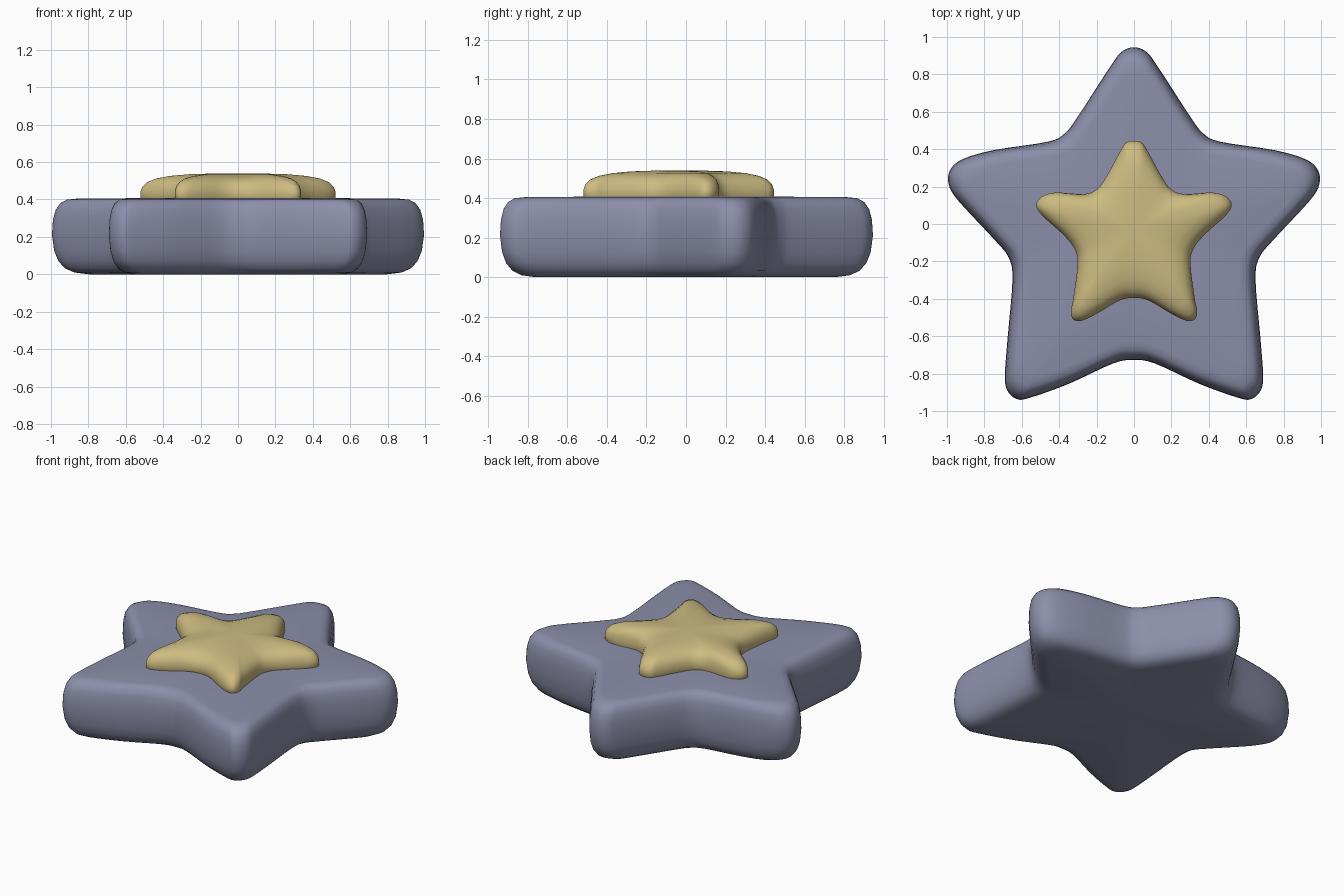
import bpy, bmesh
from mathutils import Vector

if "Cube" in bpy.data.objects:
    bpy.data.objects.remove(bpy.data.objects["Cube"])


def material(name, rgb):
    m = bpy.data.materials.new(name)
    m.diffuse_color = (*rgb, 1)
    m.use_nodes = True
    m.node_tree.nodes["Principled BSDF"].inputs["Base Color"].default_value = m.diffuse_color
    return m


def smooth_outline(half, steps=4):
    """Mirror a half outline in x and run a closed Catmull-Rom curve through it."""
    pts = [Vector(p) for p in half]
    pts += [Vector((-p.x, p.y)) for p in reversed(pts[1:-1])]
    n, out = len(pts), []
    for i in range(n):
        a, b, c, d = (pts[(i + k) % n] for k in (-1, 0, 1, 2))
        for s in range(steps):
            t = s / steps
            out.append(0.5 * (2 * b + (c - a) * t + (2 * a - 5 * b + 4 * c - d) * t**2
                              + (3 * b - a - 3 * c + d) * t**3))
    return out


def pillow_star(name, half, centre, rings, mat):
    """Stack scaled copies of the outline (scale, z), bridge them and close both ends."""
    outline = smooth_outline(half)
    c = Vector(centre)
    n = len(outline)
    bm = bmesh.new()
    loops = []
    for s, z in rings:
        loops.append([bm.verts.new((*(c + (p - c) * s), z)) for p in outline])
    for lo, hi in zip(loops, loops[1:]):
        for i in range(n):
            j = (i + 1) % n
            bm.faces.new((lo[i], lo[j], hi[j], hi[i]))
    for loop, z in ((loops[0], rings[0][1]), (loops[-1], rings[-1][1])):
        mid = bm.verts.new((*c, z))
        for i in range(n):
            bm.faces.new((loop[i], loop[(i + 1) % n], mid))
    bmesh.ops.recalc_face_normals(bm, faces=bm.faces)
    for f in bm.faces:
        f.smooth = True
    me = bpy.data.meshes.new(name)
    bm.to_mesh(me)
    bm.free()
    me.materials.append(mat)
    ob = bpy.data.objects.new(name, me)
    bpy.context.collection.objects.link(ob)
    return ob


# Thick rounded base star
base = [(0, .945), (.06, .925), (.115, .86), (.30, .575), (.37, .485), (.46, .44),
        (.75, .395), (.92, .345), (.985, .285), (.99, .21), (.94, .125), (.75, -.08),
        (.67, -.18), (.65, -.30), (.675, -.60), (.69, -.80), (.68, -.885), (.63, -.935),
        (.56, -.93), (.35, -.855), (.11, -.745), (0, -.728)]
pillow_star("base_star", base, (0, -.03),
            [(.8, 0), (.88, .01), (.93, .032), (.965, .07), (.988, .125), (1, .21),
             (.995, .29), (.98, .345), (.955, .38), (.92, .399), (.86, .405), (.4, .408)],
            material("slate blue", (.26, .275, .40)))

# Small domed star on top
top = [(0, .445), (.04, .435), (.07, .395), (.15, .25), (.20, .185), (.27, .16),
       (.42, .168), (.495, .145), (.522, .10), (.49, .045), (.38, -.055), (.32, -.13),
       (.302, -.21), (.325, -.40), (.338, -.465), (.325, -.51), (.28, -.517),
       (.20, -.48), (.08, -.41), (0, -.395)]
pillow_star("top_star", top, (0, -.03),
            [(.97, .39), (1, .41), (1, .44), (.98, .468), (.93, .493), (.84, .512),
             (.7, .526), (.5, .535), (.25, .539), (.1, .54)],
            material("soft gold", (.61, .50, .22)))
